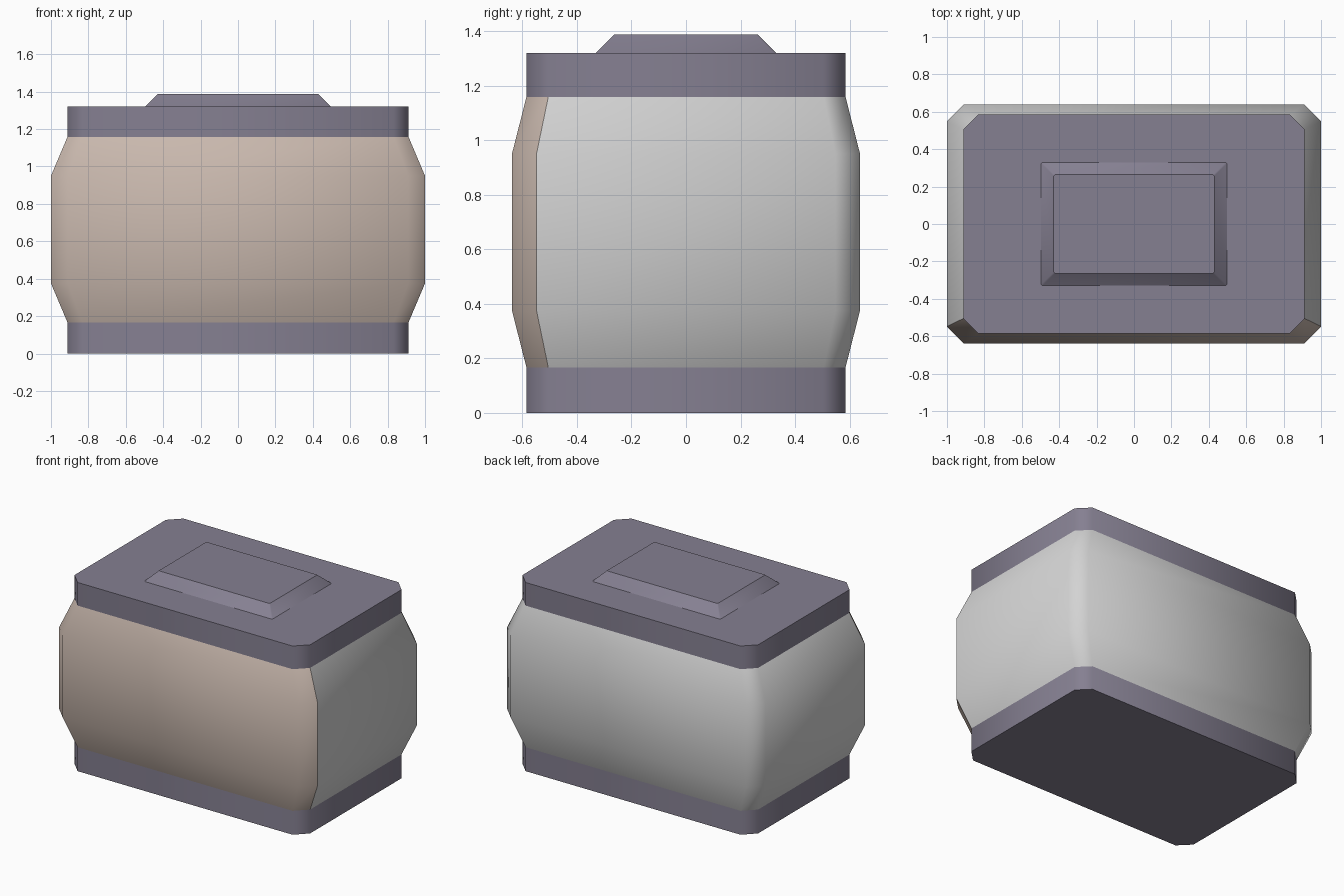
import bpy
import bmesh

cube = bpy.data.objects.get("Cube")
if cube:
    bpy.data.objects.remove(cube, do_unlink=True)


def material(name, rgb):
    mat = bpy.data.materials.new(name)
    mat.use_nodes = True
    mat.diffuse_color = (*rgb, 1)
    mat.node_tree.nodes["Principled BSDF"].inputs["Base Color"].default_value = (*rgb, 1)
    return mat


purple = material("purple grey", (0.235, 0.215, 0.285))
grey = material("light grey", (0.65, 0.65, 0.65))
tan = material("warm tan", (0.59, 0.485, 0.425))


def outline(hx, hy, c):
    """Chamfered rectangle, counter-clockwise seen from above."""
    return [(hx, c - hy), (hx, hy - c), (hx - c, hy), (c - hx, hy),
            (-hx, hy - c), (-hx, c - hy), (c - hx, -hy), (hx - c, -hy)]


def loft(name, sections, mats, closed=True, rule=None):
    """Join chamfered sections (half x, half y, chamfer, z) into one shell."""
    bm = bmesh.new()
    rings = [[bm.verts.new((x, y, z)) for x, y in outline(hx, hy, c)]
             for hx, hy, c, z in sections]
    for low, high in zip(rings, rings[1:]):
        for i in range(len(low)):
            j = (i + 1) % len(low)
            bm.faces.new((low[i], low[j], high[j], high[i]))
    ends = []
    if closed:
        ends = [bm.faces.new(rings[0][::-1]), bm.faces.new(rings[-1])]
    bm.normal_update()
    for face in bm.faces:
        face.smooth = face not in ends
        if rule:
            face.material_index = rule(face)
    # Crease the end rims and the colour borders, keep the rest rounded
    for edge in bm.edges:
        faces = edge.link_faces
        border = len({f.material_index for f in faces}) > 1
        edge.smooth = not (border or any(f in ends for f in faces))
    mesh = bpy.data.meshes.new(name)
    bm.to_mesh(mesh)
    bm.free()
    for mat in mats:
        mesh.materials.append(mat)
    obj = bpy.data.objects.new(name, mesh)
    bpy.context.collection.objects.link(obj)
    return obj


# Base and lid slabs
rim = (0.912, 0.585, 0.08)
for name, z0, z1 in (("base_slab", 0, 0.167), ("lid_slab", 1.158, 1.32)):
    loft(name, [(*rim, z0), (*rim, z1)], [purple])

# Bulging body, with the front and its corner chamfers in tan
belly = (1.0, 0.638, 0.09)
loft("body", [(*rim, 0.167), (*belly, 0.375), (*belly, 0.95), (*rim, 1.158)],
     [grey, tan], closed=False, rule=lambda f: int(f.normal.y < -0.4))

# Raised plate with sloping sides on the lid
loft("raised_plate", [(0.496, 0.33, 0.007, 1.32), (0.43, 0.264, 0.007, 1.387)], [purple])
